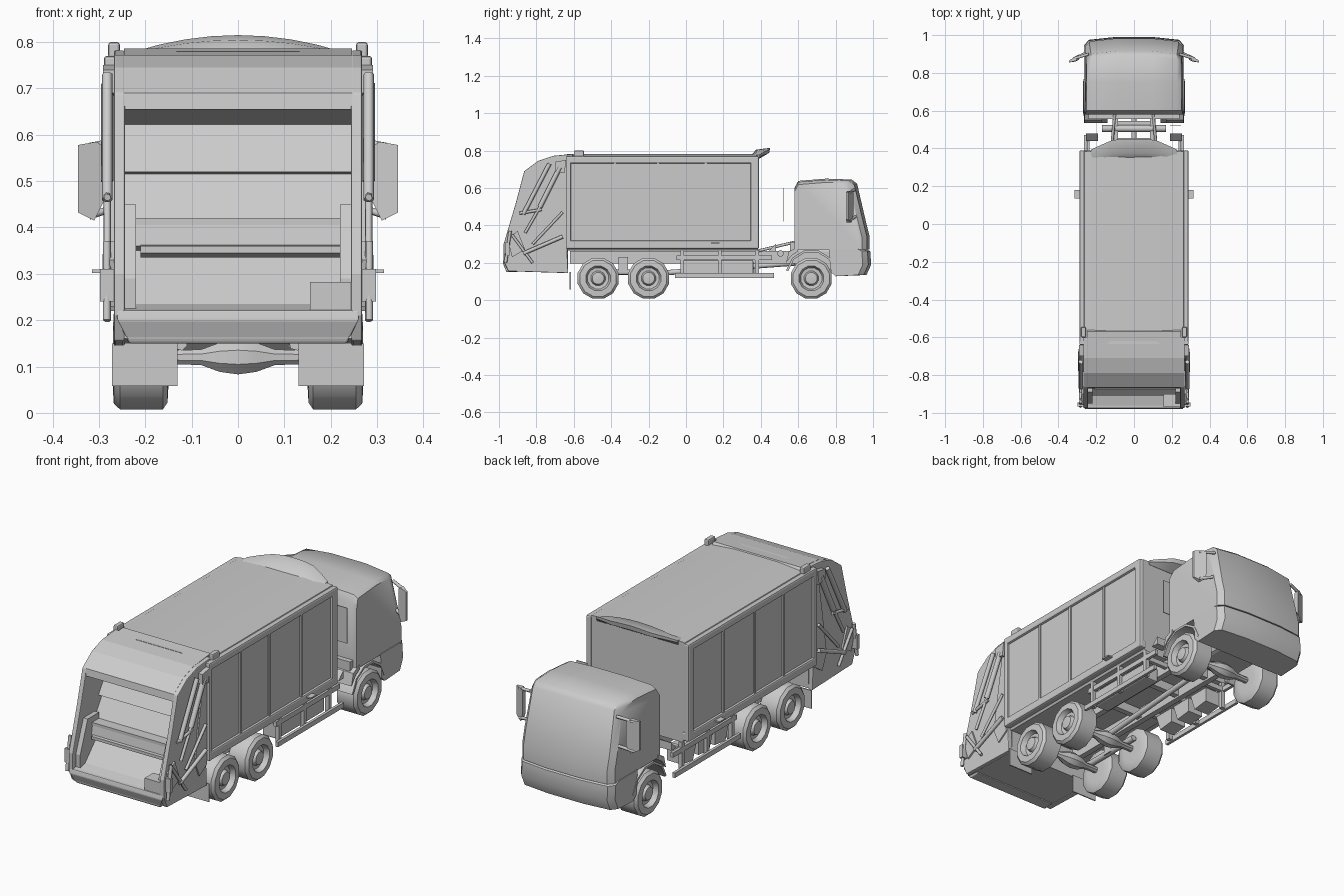
import bpy, bmesh, math
from mathutils import Vector


def finish(bm, name, bevel=0, smooth=0):
    bmesh.ops.recalc_face_normals(bm, faces=bm.faces)
    me = bpy.data.meshes.new(name)
    bm.to_mesh(me)
    bm.free()
    ob = bpy.data.objects.new(name, me)
    bpy.context.collection.objects.link(ob)
    if bevel:
        m = ob.modifiers.new("bevel", 'BEVEL')
        m.width, m.segments, m.limit_method = bevel, 2, 'ANGLE'
    if smooth:
        bpy.ops.object.select_all(action='DESELECT')
        ob.select_set(True)
        bpy.context.view_layer.objects.active = ob
        bpy.ops.object.shade_smooth_by_angle(angle=math.radians(smooth))
    return ob


def loft(name, rings, closed=False, **kw):
    """Skin equal-length rings; cap the ends, or join the last to the first."""
    bm = bmesh.new()
    vs = [[bm.verts.new(p) for p in r] for r in rings]
    n = len(rings[0])
    for a, b in zip(vs, vs[1:] + (vs[:1] if closed else [])):
        for i in range(n):
            j = (i + 1) % n
            bm.faces.new((a[i], a[j], b[j], b[i]))
    if not closed:
        bm.faces.new(vs[0])
        bm.faces.new(vs[-1])
    return finish(bm, name, **kw)


def prism(name, prof, x0, x1, **kw):
    return loft(name, [[(x, y, z) for y, z in prof] for x in (x0, x1)], **kw)


def box(name, x0, x1, y0, y1, z0, z1, **kw):
    return prism(name, [(y0, z0), (y1, z0), (y1, z1), (y0, z1)], x0, x1, **kw)


def rod(name, a, b, r, sides=6):
    a, b = Vector(a), Vector(b)
    d = (b - a).normalized()
    u = d.orthogonal().normalized()
    w = d.cross(u)
    ang = [2 * math.pi * i / sides for i in range(sides)]
    return loft(name, [[p + r * (math.cos(t) * u + math.sin(t) * w) for t in ang] for p in (a, b)], smooth=65)


def lathe_x(name, prof, y, z, sides=12, **kw):
    """Spin an (x, radius) profile around an axle along x."""
    ang = [2 * math.pi * (i + .5) / sides for i in range(sides)]
    return loft(name, [[(x, y + r * math.cos(t), z + r * math.sin(t)) for t in ang] for x, r in prof], **kw)


# refuse body: core, roof, frame and ribs
half = [(.25, .265), (.277, .31), (.277, .745), (.262, .772), (.12, .781)]
sect = half + [(-x, z) for x, z in reversed(half)]
loft("refuse_body", [[(x, y, z) for x, z in sect] for y in (-.635, .385)], smooth=25)
for s in (-1, 1):
    box("top_rail", s * .26, s * .289, -.635, .39, .732, .77, bevel=.008)
    prism("bottom_rail", [(-.635, .275), (.39, .275), (.39, .32), (-.635, .32)], s * .25, s * .289, bevel=.008)
    box("front_post", s * .26, s * .289, .345, .39, .275, .77, bevel=.008)
    box("rear_post", s * .26, s * .289, -.64, -.615, .275, .77, bevel=.006)
    for y in (-.38, -.15, .105):
        box("side_rib", s * .27, s * .284, y - .006, y + .006, .315, .735)
    box("marker_tab", s * .28, s * .315, .135, .18, .302, .309)
    box("roof_hinge", s * .255, s * .28, -.60, -.545, .765, .80, bevel=.006)

# arched visor above the body front
rings = []
for i in range(-4, 5):
    x = i * .057
    f = max(.06, min(1, 1.35 * (1 - (abs(i) / 4) ** 1.6)))
    h = .037 * (1 - (i / 4) ** 2)
    rings.append([(x, .345, .772), (x, .375, .775 + h * .8), (x, .39 + .06 * f, .778 + h),
                  (x, .39 + .055 * f, .768 + h * .6), (x, .388, .755)])
loft("roof_visor", rings, smooth=40)

# tailgate: hopper core, cheeks and lip
prism("hopper", [(-.56, .772), (-.57, .786), (-.71, .772), (-.79, .745), (-.865, .69), (-.87, .655),
                 (-.70, .622), (-.77, .52), (-.735, .515), (-.80, .42), (-.85, .415), (-.86, .36),
                 (-.80, .35), (-.91, .235), (-.965, .222), (-.965, .16), (-.63, .15), (-.63, .75)],
      -.246, .246)
cheek = [(-.60, .782), (-.71, .772), (-.79, .745), (-.865, .69), (-.91, .52), (-.975, .30),
         (-.975, .21), (-.95, .155), (-.63, .145), (-.635, .25), (-.625, .75)]
for s in (-1, 1):
    prism("tailgate_cheek", cheek, s * .244, s * .268, bevel=.004)
    prism("hopper_liner", [(-.80, .45), (-.89, .45), (-.95, .29), (-.95, .22), (-.80, .22)], s * .22, s * .246)
loft("rear_lip", [[(s * .262, -.93, .225), (s * .262, -.975, .222), (s * .262, -.98, .20), (s * .235, -.96, .15), (s * .235, -.90, .15)]
                  for s in (-1, 1)], bevel=.004)
box("hopper_control_box", .155, .246, -.97, -.90, .215, .282)
box("packer_bar", -.22, .22, -.855, -.80, .405, .42)
prism("packer_blade", [(-.83, .335), (-.875, .345), (-.875, .36), (-.83, .365)], -.21, .225)

# rams, links and brackets on the tailgate sides
for s in (-1, 1):
    X = s * .282
    rod("lift_ram", (X, -.675, .71), (X, -.78, .50), .014)
    rod("lift_ram_piston", (X, -.78, .50), (X, -.86, .36), .008)
    rod("packer_ram", (X, -.73, .73), (X, -.87, .46), .012)
    rod("cross_link", (X, -.77, .485), (X, -.89, .465), .008)
    rod("lower_ram", (X, -.66, .34), (X, -.87, .25), .011)
    rod("tail_strut", (X, -.93, .35), (X, -.82, .20), .008)
    rod("upper_link", (X, -.66, .47), (X, -.82, .30), .008)
    rod("bin_arm", (s * .283, -.965, .20), (s * .283, -.94, .37), .009)
    prism("ram_bracket", [(-.64, .75), (-.70, .74), (-.70, .69), (-.65, .68)], s * .262, s * .291)
    prism("arm_plate", [(-.955, .33), (-.90, .37), (-.86, .27), (-.93, .23)], s * .262, s * .277)
    prism("seam_plate", [(-.64, .72), (-.67, .70), (-.735, .30), (-.70, .22), (-.64, .26)], s * .262, s * .275)
    box("tail_lamp", s * .265, s * .298, -.965, -.945, .24, .31)
    box("mud_flap", s * .13, s * .272, -.622, -.616, .058, .15)

# cab, rounded towards the front corners
cab = [(.58, .27), (.58, .60), (.60, .638), (.75, .65), (.89, .645), (.918, .622), (.965, .42), (.985, .34), (.985, .27)]
rings = []
for x, back, drop in ((-.26, .045, .02), (-.235, .018, .006), (-.10, .003, 0), (.10, .003, 0), (.235, .018, .006), (.26, .045, .02)):
    rings.append([(x * (.97 if z > .6 else 1), y - (back if y > .85 else 0), z - (drop if z > .59 else 0)) for y, z in cab])
loft("cab", rings, smooth=40)
bump = [(.775, .15), (.765, .275), (.96, .275), (.985, .262), (.99, .19), (.965, .135), (.80, .128)]
loft("bumper", [[(x, y - (b if y > .9 else 0), z) for y, z in bump]
                for x, b in ((-.264, .045), (-.24, .015), (-.1, 0), (.1, 0), (.24, .015), (.264, .045))], smooth=35)
box("cab_rear_frame", -.24, .24, .555, .585, .25, .31)
box("engine", -.12, .12, .58, .80, .15, .28, bevel=.02)
for s in (-1, 1):
    arc = [(math.radians(a), r) for r, aa in ((.137, range(10, 171, 32)), (.125, range(170, 9, -32))) for a in aa]
    prism("front_fender", [(.67 + r * math.cos(a), .135 + r * math.sin(a)) for a, r in arc], s * .14, s * .266, smooth=35)
    prism("fender_corner", [(.535, .20), (.55, .26), (.60, .285), (.60, .262), (.565, .24)], s * .17, s * .262)
    loft("mirror", [[(s * .29, .895, .455), (s * .29, .895, .575), (s * .305, .89, .585), (s * .345, .865, .578), (s * .345, .865, .432), (s * .31, .885, .415)],
                    [(s * .29, .87, .455), (s * .29, .87, .575), (s * .305, .865, .585), (s * .345, .855, .578), (s * .345, .855, .432), (s * .31, .86, .415)]])
    rod("mirror_arm", (s * .24, .90, .59), (s * .32, .875, .575), .008)
    rod("mirror_arm", (s * .245, .91, .45), (s * .32, .875, .425), .008)

# chassis rails, cross members and gap equipment
for s in (-1, 1):
    box("chassis_rail", s * .085, s * .115, -.62, .92, .195, .262)
    rod("cab_pipe", (s * .12, .39, .265), (s * .10, .60, .315), .008)
    prism("gap_wedge", [(.44, .26), (.48, .30), (.48, .26)], s * .19, s * .255)
    box("upper_side_rail", s * .235, s * .25, -.05, .46, .215, .24)
    box("underrun_bar", s * .252, s * .266, -.06, .47, .12, .145)
    for y in (-.03, .17, .37):
        box("underrun_bracket", s * .23, s * .252, y, y + .02, .125, .265)
        box("side_outrigger", s * .11, s * .24, y, y + .02, .215, .24)
for y in (-.58, -.335, -.06, .22, .44, .53):
    box("cross_member", -.11, .11, y - .015, y + .015, .205, .25)
rod("air_tank", (-.17, .505, .25), (.17, .505, .25), .018, 8)
box("gap_panel", .19, .25, .518, .522, .42, .60)
box("side_tank", .15, .235, -.02, .36, .135, .215, bevel=.008)
for i in range(3):
    y = -.01 + i * .13
    prism("wedge_locker", [(y, .215), (y + .115, .215), (y + .115, .14), (y + .03, .13)], -.235, -.15)
rod("drive_shaft", (0, -.2, .14), (0, .6, .20), .014, 8)

# wheels and axles
for y in (-.47, -.20, .67):
    for s in (-1, 1):
        prof = [(.15, .06), (.152, .098), (.162, .113), (.255, .113), (.268, .10), (.27, .068),
                (.245, .058), (.243, .04), (.262, .032), (.264, .012)]
        lathe_x("wheel", [(s * x, r) for x, r in prof], y, .117, smooth=40)
    lathe_x("axle", [(-.16, .016), (-.08, .018), (-.04, .034), (0, .04), (.04, .034), (.08, .018), (.16, .016)], y, .12, 8, smooth=40)
for s in (-1, 1):
    rod("leaf_spring", (s * .125, -.52, .15), (s * .125, -.15, .15), .016)
    box("spring_hanger", s * .11, s * .14, -.36, -.31, .14, .23)
